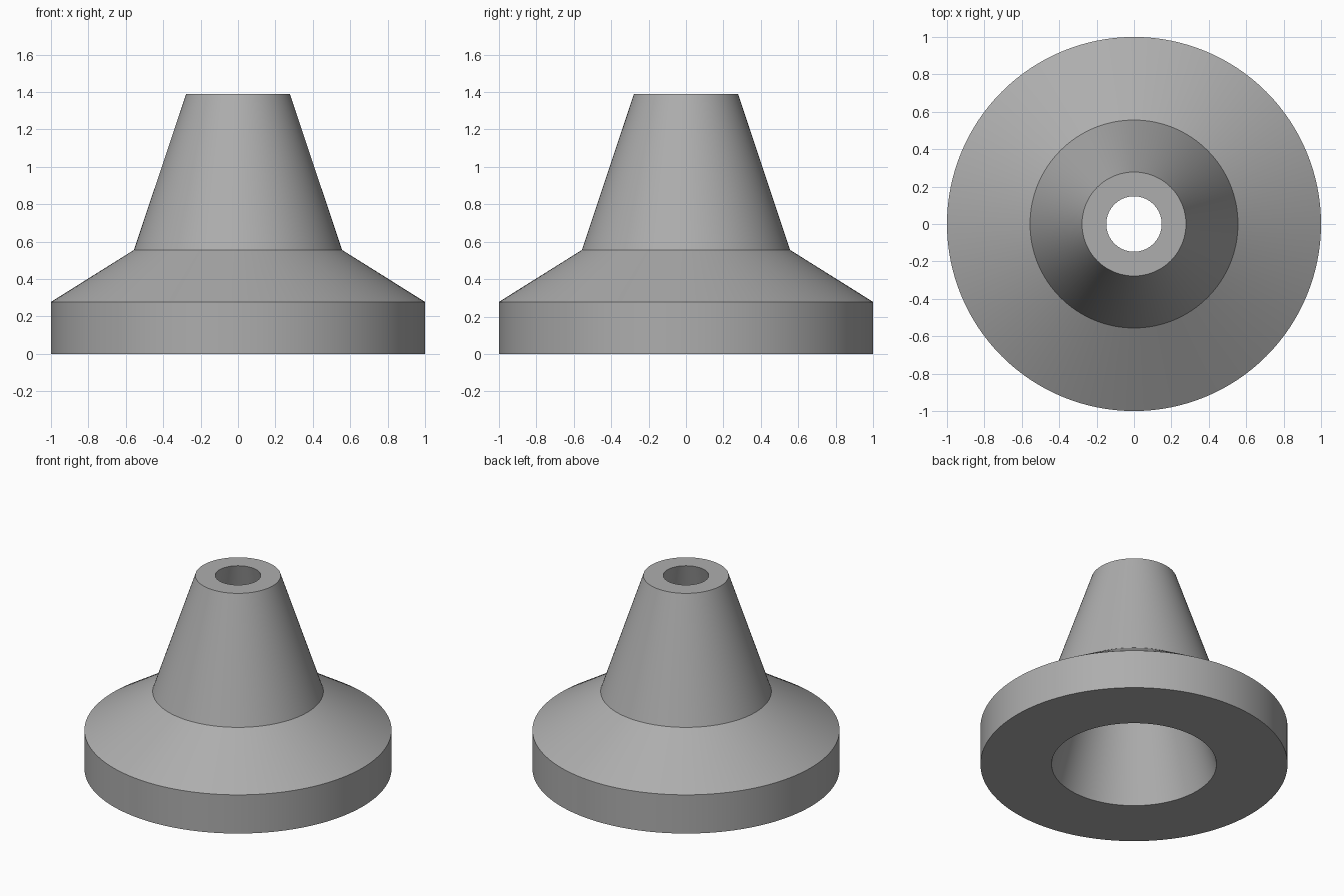
import bpy
import bmesh
import math

SEGMENTS = 128

old = bpy.data.objects.get("Cube")
if old:
    bpy.data.objects.remove(old, do_unlink=True)

gray = bpy.data.materials.new("plain_gray")
gray.use_nodes = True
color = (0.42, 0.42, 0.42, 1.0)
gray.diffuse_color = color
gray.node_tree.nodes["Principled BSDF"].inputs["Base Color"].default_value = color


def lathe(name, profile, material):
    """Spin a closed (radius, height) profile around the z axis."""
    bm = bmesh.new()
    verts = [bm.verts.new((r, 0, z)) for r, z in profile]
    edges = [bm.edges.new((a, b)) for a, b in zip(verts, verts[1:] + verts[:1])]
    bmesh.ops.spin(bm, geom=verts + edges, cent=(0, 0, 0), axis=(0, 0, 1),
                   angle=math.tau, steps=SEGMENTS, use_merge=True)
    bmesh.ops.remove_doubles(bm, verts=bm.verts, dist=1e-4)
    bmesh.ops.recalc_face_normals(bm, faces=bm.faces)
    mesh = bpy.data.meshes.new(name)
    bm.to_mesh(mesh)
    bm.free()
    mesh.materials.append(material)
    obj = bpy.data.objects.new(name, mesh)
    bpy.context.collection.objects.link(obj)
    return obj


# Flanged cone: rim, sloped shoulder, tall cone, and a tapered through bore
profile = [
    (1.0, 0.0), (1.0, 0.278), (0.556, 0.556), (0.278, 1.389),
    (0.148, 1.389), (0.537, 0.0),
]
body = lathe("flanged_cone", profile, gray)

bpy.ops.object.select_all(action="DESELECT")
body.select_set(True)
bpy.context.view_layer.objects.active = body
bpy.ops.object.shade_smooth_by_angle(angle=math.radians(15))
